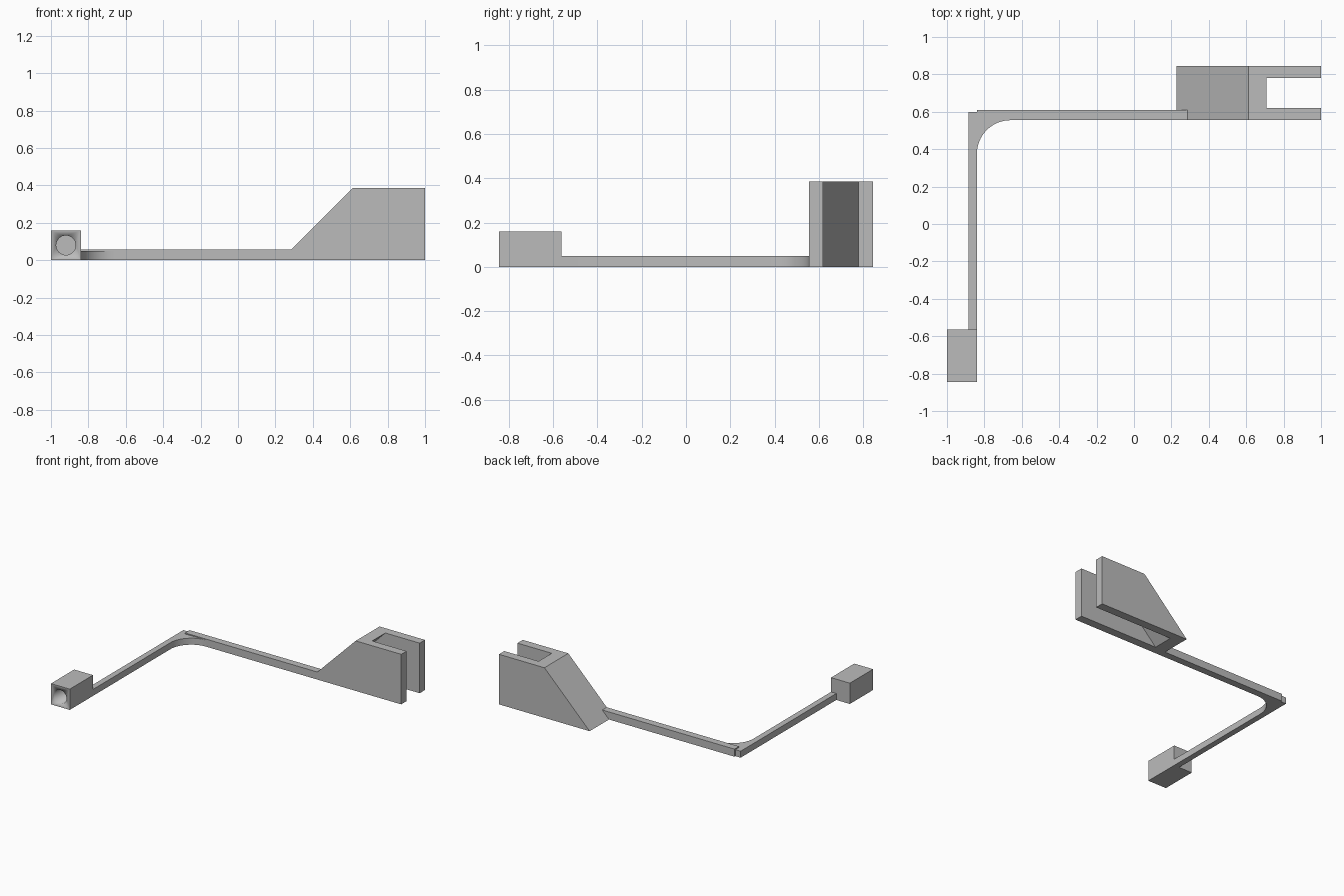
import bpy
import bmesh
from math import cos, sin, pi
from mathutils import Vector

cube = bpy.data.objects.get("Cube")
if cube:
    bpy.data.objects.remove(cube, do_unlink=True)

grey = bpy.data.materials.new("plain grey")
grey.use_nodes = True
grey.diffuse_color = (0.5, 0.5, 0.5, 1)
grey.node_tree.nodes["Principled BSDF"].inputs["Base Color"].default_value = (0.5, 0.5, 0.5, 1)


def prism(name, outline, depth):
    """Extrude a closed 3D outline along a depth vector."""
    mesh = bpy.data.meshes.new(name)
    bm = bmesh.new()
    face = bm.faces.new([bm.verts.new(p) for p in outline])
    moved = bmesh.ops.extrude_face_region(bm, geom=[face])["geom"]
    verts = [v for v in moved if isinstance(v, bmesh.types.BMVert)]
    bmesh.ops.translate(bm, vec=Vector(depth), verts=verts)
    bmesh.ops.recalc_face_normals(bm, faces=bm.faces)
    bm.to_mesh(mesh)
    bm.free()
    mesh.materials.append(grey)
    obj = bpy.data.objects.new(name, mesh)
    bpy.context.collection.objects.link(obj)
    return obj


def side_prism(name, profile, y0, y1):
    return prism(name, [(x, y0, z) for x, z in profile], (0, y1 - y0, 0))


def plan_prism(name, plan, height):
    return prism(name, [(x, y, 0) for x, y in plan], (0, 0, height))


def box(name, x0, x1, y0, y1, height):
    return plan_prism(name, [(x0, y0), (x1, y0), (x1, y1), (x0, y1)], height)


def cut(obj, cutter):
    mod = obj.modifiers.new("cut", "BOOLEAN")
    mod.operation = "DIFFERENCE"
    mod.solver = "EXACT"
    mod.object = cutter
    cutter.hide_render = True
    cutter.hide_viewport = True
    cutter.display_type = "WIRE"


# Wedge-shaped clamp: two cheeks joined by a sloping wall
TOP = 0.385
FRONT, BACK = 0.555, 0.845
wall = 0.095
clamp = side_prism("clamp_block", [(0.228, 0), (1, 0), (1, TOP), (0.613, TOP)], FRONT, BACK)
slot = side_prism("slot_cutter",
                  [(0.228 + wall - 0.1, -0.1), (1.1, -0.1), (1.1, TOP + 0.1),
                   (0.613 + wall + 0.1, TOP + 0.1)], 0.62, 0.78)
cut(clamp, slot)

# Long arm running across to the clamp
box("long_arm", -0.84, 0.285, FRONT, 0.61, 0.058)

# Side arm with a rounded inner corner
r = 0.18
cx, cy = -0.84 + r, FRONT - r
plan = [(-0.885, -0.565), (-0.84, -0.565)]
plan += [(cx + r * cos(a), cy + r * sin(a))
         for a in (pi - i * pi / 32 for i in range(17))]
plan += [(cx, 0.56), (-0.84, 0.56), (-0.84, 0.6), (-0.885, 0.6)]
side_arm = plan_prism("side_arm", plan, 0.05)

# Socket block with a round blind hole in its front
socket = box("socket_block", -1, -0.84, -0.845, -0.563, 0.16)
bore = side_prism("bore_cutter",
                  [(-0.92 + 0.052 * cos(i * pi / 24), 0.08 + 0.052 * sin(i * pi / 24))
                   for i in range(48)], -0.9, -0.62)
cut(socket, bore)

# Smooth the curved walls, keep the edges sharp
for obj in (side_arm, socket, bore):
    obj.data.shade_smooth()
    bm = bmesh.new()
    bm.from_mesh(obj.data)
    for e in bm.edges:
        e.smooth = e.calc_face_angle(0) < 0.5
    bm.to_mesh(obj.data)
    bm.free()
